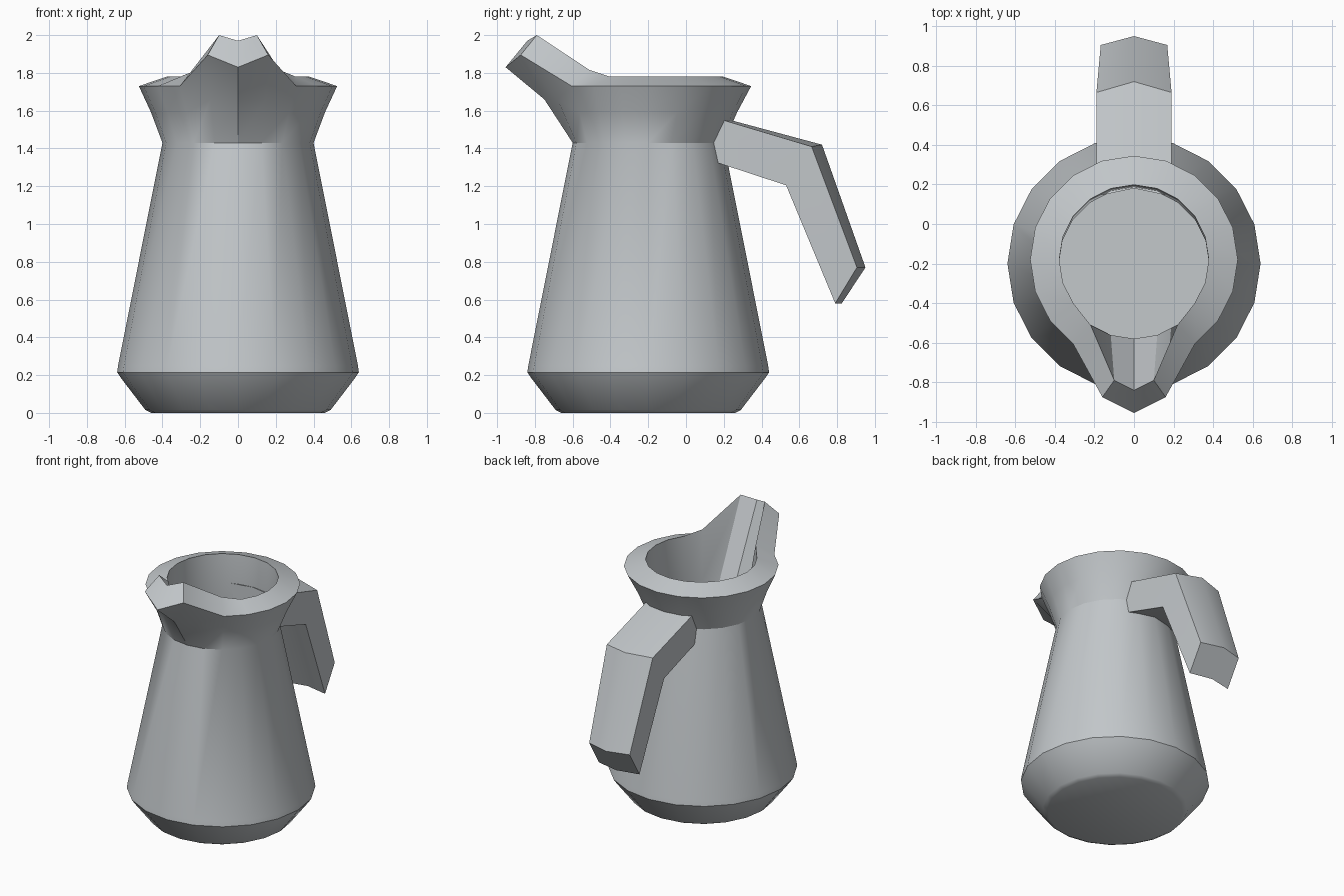
import bpy, bmesh, math

if "Cube" in bpy.data.objects:
    bpy.data.objects.remove(bpy.data.objects["Cube"], do_unlink=True)

SIDES = 20

grey = bpy.data.materials.new("cool_grey")
grey.use_nodes = True
COLOUR = (0.55, 0.58, 0.6, 1)
grey.diffuse_color = COLOUR
grey.node_tree.nodes["Principled BSDF"].inputs["Base Color"].default_value = COLOUR


def ring(radius, z, cy=-0.2, spout=()):
    """Circle of points starting at the front; spout points replace the first
    few on both sides of the mirror plane."""
    pts = []
    for k in range(SIDES):
        a = 2 * math.pi * k / SIDES
        pts.append((radius * math.sin(a), cy - radius * math.cos(a), z))
    for k, (x, y, h) in enumerate(spout):
        pts[k] = (x, y, h)
        pts[-k] = (-x, y, h)
    return pts


def finish(name, bm, angle):
    bmesh.ops.recalc_face_normals(bm, faces=bm.faces)
    mesh = bpy.data.meshes.new(name)
    bm.to_mesh(mesh)
    bm.free()
    mesh.materials.append(grey)
    obj = bpy.data.objects.new(name, mesh)
    bpy.context.collection.objects.link(obj)
    bpy.ops.object.select_all(action='DESELECT')
    obj.select_set(True)
    bpy.context.view_layer.objects.active = obj
    bpy.ops.object.shade_smooth_by_angle(angle=math.radians(angle))
    return obj


def loft(name, loops, angle, closed_ends=True):
    """Skin a series of closed point loops and cap both ends."""
    bm = bmesh.new()
    rows = [[bm.verts.new(p) for p in loop] for loop in loops]
    n = len(rows[0])
    for a, b in zip(rows, rows[1:]):
        for i in range(n):
            j = (i + 1) % n
            bm.faces.new((a[i], a[j], b[j], b[i]))
    if closed_ends:
        bm.faces.new(rows[0])
        bm.faces.new(rows[-1])
    return finish(name, bm, angle)


# Hollow vessel: foot, tapered wall, flared collar with spout, inside wall, floor
wall = [(0.46, 0), (0.49, 0.015), (0.62, 0.185), (0.64, 0.215), (0.635, 0.25), (0.4, 1.43)]
inside = [(0.38, 1.43), (0.6, 0.25), (0.46, 0.05)]

loops = [ring(r, z) for r, z in wall]
loops.append(ring(0.46, 1.59, -0.19, [(0, -0.75, 1.66), (0.145, -0.68, 1.66)]))
loops.append(ring(0.525, 1.73, -0.18,
                  [(0, -0.955, 1.83), (0.16, -0.875, 1.895)]))
loops.append(ring(0.378, 1.78, -0.18,
                  [(0, -0.84, 1.97), (0.1, -0.79, 2.0), (0.22, -0.51, 1.815)]))
loops += [ring(r, z) for r, z in inside]
loft("jug_body", loops, 31)

# Handle: angular arm with a shallow ridge along its middle
# each station: half width, side outer, side inner, middle outer, middle inner (y, z)
stations = [
    (0.19, (0.14, 1.567), (0.14, 1.333), (0.18, 1.565), (0.18, 1.345)),
    (0.19, (0.665, 1.41), (0.53, 1.205), (0.72, 1.42), (0.57, 1.22)),
    (0.168, (0.905, 0.77), (0.79, 0.58), (0.95, 0.77), (0.825, 0.58)),
]
loops = []
for w, so, si, mo, mi in stations:
    loops.append([(-w, *so), (0, *mo), (w, *so), (w, *si), (0, *mi), (-w, *si)])
loft("handle", loops, 35)
